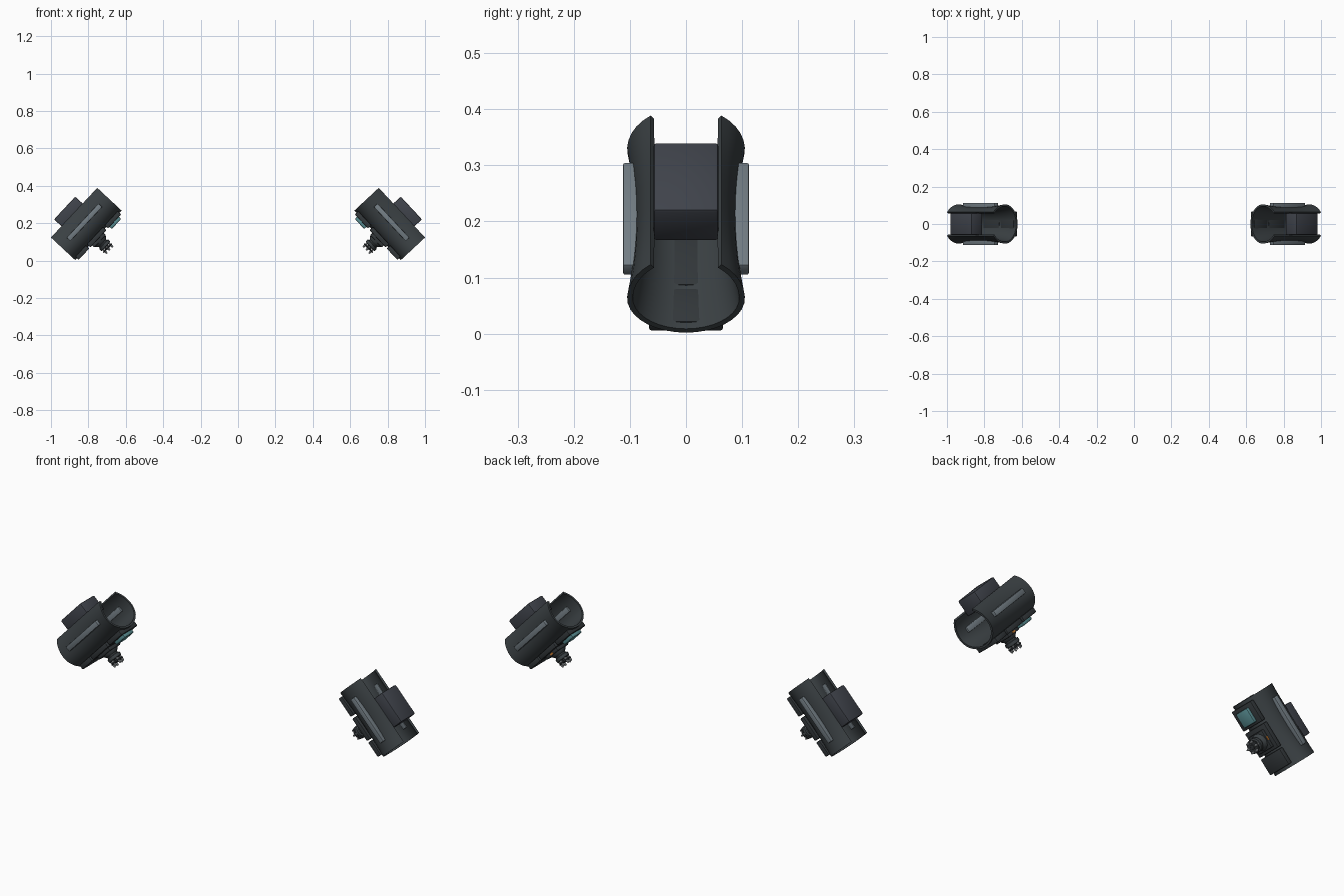
import bpy, bmesh, math
from mathutils import Matrix, Vector

if "Cube" in bpy.data.objects:
    bpy.data.objects.remove(bpy.data.objects["Cube"])


def material(name, rgb):
    m = bpy.data.materials.new(name)
    m.diffuse_color = (*rgb, 1)
    m.use_nodes = True
    m.node_tree.nodes["Principled BSDF"].inputs["Base Color"].default_value = m.diffuse_color
    return m


SHELL = material("dark slate", (0.043, 0.052, 0.057))
BLOCK = material("blue slate", (0.050, 0.056, 0.070))
DARK = material("charcoal", (0.032, 0.038, 0.042))
STRIP = material("steel blue grey", (0.17, 0.205, 0.23))
TEAL = material("teal", (0.10, 0.27, 0.29))
METAL = material("light metal", (0.42, 0.45, 0.47))
ORANGE = material("orange", (0.6, 0.2, 0.03))

# Local frame: x along the forearm, y across, z out through the open side
TILT = math.radians(47)
PLACE = Matrix.Translation((0.812, 0, 0.196)) @ Matrix.Rotation(TILT, 4, 'Y')


def finish(bm, name, mat):
    """Place one part on the right and its mirror image on the left."""
    bmesh.ops.recalc_face_normals(bm, faces=bm.faces)
    bm.transform(PLACE)
    for side in ("right", "left"):
        if side == "left":
            bm.transform(Matrix.Scale(-1, 4, (1, 0, 0)))
            bmesh.ops.reverse_faces(bm, faces=bm.faces)
        me = bpy.data.meshes.new(f"{side}_{name}")
        bm.to_mesh(me)
        me.materials.append(mat)
        ob = bpy.data.objects.new(f"{side}_{name}", me)
        bpy.context.collection.objects.link(ob)
    bm.free()


def box(name, mat, x, y, z, bevel=0.004):
    bm = bmesh.new()
    bmesh.ops.create_cube(bm, size=1)
    lo, hi = Vector((x[0], y[0], z[0])), Vector((x[1], y[1], z[1]))
    for v in bm.verts:
        v.co = (lo + hi) / 2 + v.co * (hi - lo)
    if bevel:
        bmesh.ops.bevel(bm, geom=bm.edges[:], offset=bevel, segments=2,
                        profile=0.5, affect='EDGES')
    finish(bm, name, mat)


def lathe(name, mat, profile, cx, cy=0, sides=16):
    """Closed turned part around local z; profile holds (radius, z)."""
    bm = bmesh.new()
    rings = [[bm.verts.new((cx + r * math.cos(2 * math.pi * i / sides),
                            cy + r * math.sin(2 * math.pi * i / sides), z))
              for i in range(sides)] for r, z in profile]
    for a, b in zip(rings, rings[1:]):
        for i in range(sides):
            j = (i + 1) % sides
            bm.faces.new((a[i], a[j], b[j], b[i]))
    bm.faces.new(rings[0])
    bm.faces.new(rings[-1])
    finish(bm, name, mat)


def cuff_loop(x):
    """C-shaped section, slightly pinched at mid length."""
    half = 0.090 + 0.015 * (x / 0.1815) ** 2
    outer, inner = [], []
    tip = math.acos(0.063 / half)
    n = 28
    for i in range(n + 1):
        t = tip - (math.pi + 2 * tip) * i / n
        c, s = math.cos(t), math.sin(t)
        rise = 0.088 / math.sin(tip) if s > 0 else 0.09
        outer.append((x, half * c, rise * s))
        inner.append((x, (half - 0.010) * c, (rise - 0.010) * s))
    return outer + inner[::-1]


# Open cuff shell
bm = bmesh.new()
stations = [-0.1815 + 0.363 * i / 10 for i in range(11)]
loops = [[bm.verts.new(p) for p in cuff_loop(x)] for x in stations]
count = len(loops[0])
for a, b in zip(loops, loops[1:]):
    for i in range(count):
        j = (i + 1) % count
        bm.faces.new((a[i], a[j], b[j], b[i]))
for end in (loops[0], loops[-1]):
    for i in range(count // 2 - 1):
        bm.faces.new((end[i], end[i + 1], end[count - 2 - i], end[count - 1 - i]))
finish(bm, "cuff_shell", SHELL)

# Block in the open side
box("top_block", BLOCK, (-0.067, 0.099), (-0.058, 0.058), (0.060, 0.142), 0.006)

# Side strips, passing through the shell wall
for label, s in (("front", -1), ("back", 1)):
    box(f"{label}_strip", STRIP, (-0.125, 0.125),
        sorted((s * 0.078, s * 0.112)), (-0.001, 0.026), 0.003)

# Underside plates
for label, x0, x1 in (("upper", -0.165, -0.062), ("middle", -0.050, 0.076),
                      ("lower", 0.085, 0.167)):
    box(f"{label}_plate", DARK, (x0, x1), (-0.066, 0.066), (-0.102, -0.077))

# Teal lens pad
box("lens_pad", TEAL, (-0.147, -0.073), (-0.038, 0.038), (-0.119, -0.098), 0.006)

# Nozzle with a ring of slim barrels
CX = 0.016
box("nozzle_base", DARK, (CX - 0.044, CX + 0.046), (-0.045, 0.045), (-0.118, -0.098))
lathe("nozzle_body", SHELL, [(0.042, -0.112), (0.040, -0.122), (0.028, -0.134),
                             (0.028, -0.140), (0.035, -0.143), (0.035, -0.158),
                             (0.030, -0.161)], CX)
lathe("nozzle_core", DARK, [(0.014, -0.155), (0.014, -0.174), (0.010, -0.178)], CX)
for k in range(6):
    ang = math.pi * (k + 0.5) / 3
    px, py = CX + 0.026 * math.cos(ang), 0.026 * math.sin(ang)
    lathe(f"barrel_{k + 1}", METAL, [(0.0055, -0.155), (0.0055, -0.183),
                                     (0.0035, -0.190)], px, py, 8)
lathe("barrel_band", DARK, [(0.031, -0.168), (0.033, -0.170),
                            (0.033, -0.174), (0.031, -0.176)], CX)

# Small orange marker on the nozzle base
box("marker", ORANGE, (CX - 0.010, CX + 0.010), (0.044, 0.048), (-0.114, -0.106), 0)

# Smooth shading with sharp edges kept
bpy.ops.object.select_all(action='DESELECT')
for ob in bpy.context.collection.objects:
    ob.select_set(True)
    bpy.context.view_layer.objects.active = ob
bpy.ops.object.shade_smooth_by_angle(angle=math.radians(35))
